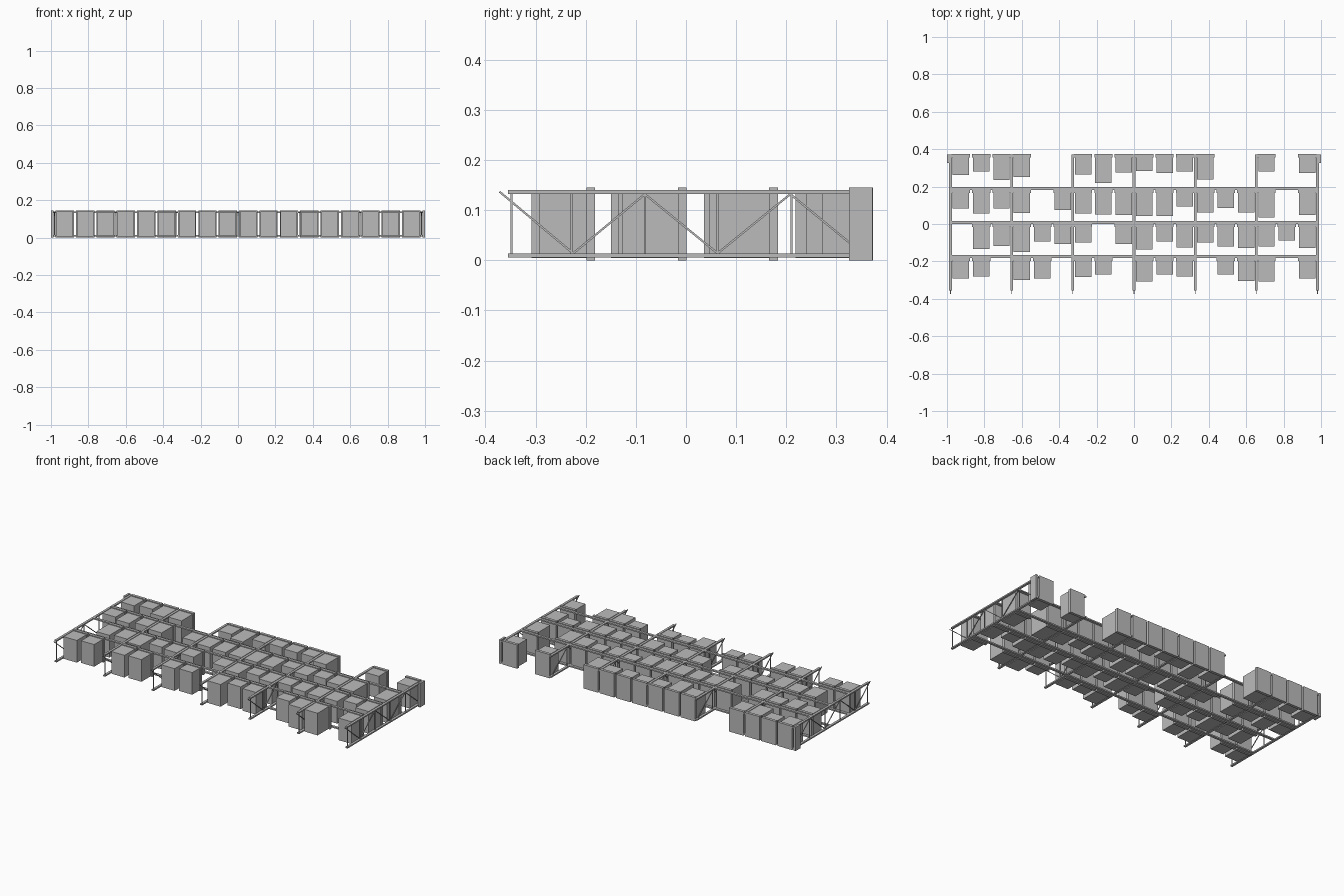
import bpy
from mathutils import Vector

if "Cube" in bpy.data.objects:
    bpy.data.objects.remove(bpy.data.objects["Cube"], do_unlink=True)

grey = bpy.data.materials.new("plain grey")
grey.use_nodes = True
GREY = (0.5, 0.5, 0.5, 1)
grey.diffuse_color = GREY
grey.node_tree.nodes["Principled BSDF"].inputs["Base Color"].default_value = GREY


def block(name, x, y, z):
    """Box spanning the given (low, high) ranges."""
    lo, hi = Vector((x[0], y[0], z[0])), Vector((x[1], y[1], z[1]))
    bpy.ops.mesh.primitive_cube_add(size=1, location=(lo + hi) / 2)
    ob = bpy.context.object
    ob.name = name
    ob.scale = hi - lo
    ob.data.materials.append(grey)
    return ob


def bar(name, a, b, width):
    """Square bar from point a to point b."""
    a, b = Vector(a), Vector(b)
    bpy.ops.mesh.primitive_cube_add(size=1, location=(a + b) / 2)
    ob = bpy.context.object
    ob.name = name
    ob.rotation_euler = (b - a).to_track_quat("Z", "X").to_euler()
    ob.scale = (width, width, (b - a).length)
    ob.data.materials.append(grey)


BAY = 0.327
LOW, HIGH = (0.006, 0.014), (0.132, 0.14)
ZIGZAG = [(-0.372, 0.137), (-0.225, 0.014), (-0.082, 0.132),
          (0.063, 0.014), (0.208, 0.132), (0.352, 0.014)]

# Upright frames: two posts, cross struts and zigzag bracing
for i in range(-3, 4):
    x = i * BAY
    for z in (LOW, HIGH):
        block("upright_post", (x - 0.007, x + 0.007), (-0.355, 0.372), z)
    for y in (-0.348, -0.228, -0.082, 0.063, 0.21):
        bar("frame_strut", (x, y, 0.01), (x, y, 0.136), 0.004)
    for p, q in zip(ZIGZAG, ZIGZAG[1:]):
        bar("frame_brace", (x, *p), (x, *q), 0.004)

# Shelf beams across all bays
for y in (0.183, 0.001, -0.181):
    for z in (LOW, HIGH):
        block("shelf_beam", (-3 * BAY, 3 * BAY), (y, y + 0.015), z)

# End guards
for s in (-1, 1):
    block("end_guard", sorted((s * 0.987, s)), (0.325, 0.372), (0, 0.145))

# Pallets with loads: per level, load heights in hundredths by slot (0 = empty)
LEVELS = [
    (0.373, "9.5 7.5 12.2 10.6 0 0 9.2 13.8 8 7.2 8.2 7.5 11.7 0 0 7.5 0 8.4"),
    (0.183, "8.4 11 8.4 10.8 0 9.2 11.1 11.6 11.9 12.2 12.4 7.3 10.5 8.1 10.5 13 0 11.9"),
    (0.001, "0 11.8 10.2 13.4 7.8 9.1 8.4 0 9 12 7.8 11 8.3 10.3 11.2 10.4 7.2 11.2"),
    (-0.181, "9.4 8.3 0 10.2 9.4 0 8.6 7.2 0 11 7.2 8.3 0 7.2 10.7 11 0 9.4"),
]
for base, loads in LEVELS:
    for slot, text in enumerate(loads.split()):
        height = float(text) / 100
        if height == 0:
            continue
        x = (slot // 3 - 2.5) * BAY + (slot % 3 - 1) * 0.109
        deck = base - 0.017
        block("pallet", (x - 0.049, x + 0.049), (deck, base), (0, 0.145))
        block("load_box", (x - 0.044, x + 0.044), (deck - height, deck), (0.005, 0.14))
